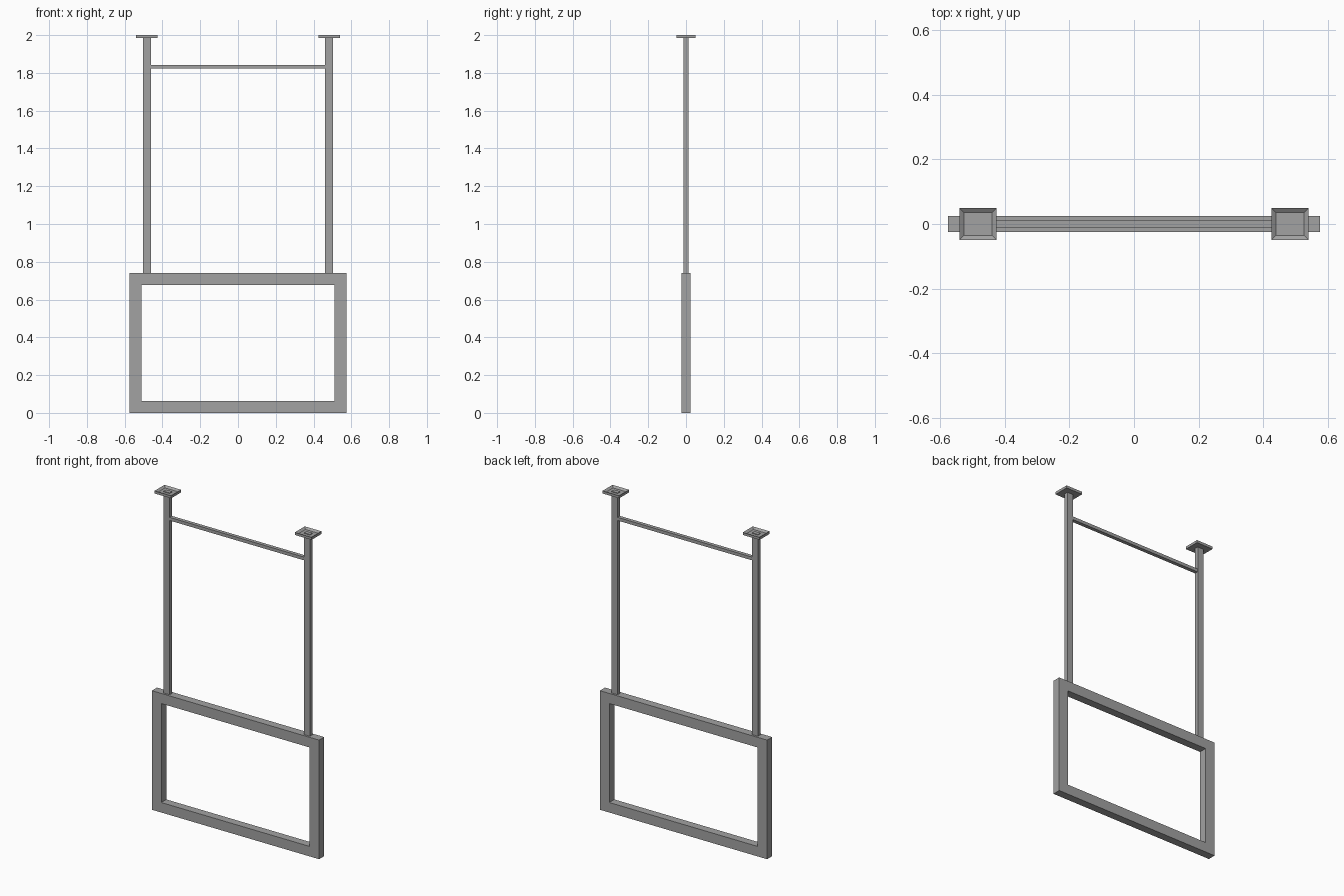
import bpy
import bmesh
from mathutils import Matrix, Vector

cube = bpy.data.objects.get("Cube")
if cube:
    bpy.data.objects.remove(cube, do_unlink=True)

grey = bpy.data.materials.new("grey metal")
grey.use_nodes = True
colour = (0.36, 0.36, 0.36, 1)
grey.diffuse_color = colour
grey.node_tree.nodes["Principled BSDF"].inputs["Base Color"].default_value = colour


def finish(bm, name):
    bmesh.ops.recalc_face_normals(bm, faces=bm.faces)
    mesh = bpy.data.meshes.new(name)
    bm.to_mesh(mesh)
    bm.free()
    mesh.materials.append(grey)
    obj = bpy.data.objects.new(name, mesh)
    bpy.context.collection.objects.link(obj)
    return obj


def box_bmesh(lo, hi):
    lo, hi = Vector(lo), Vector(hi)
    bm = bmesh.new()
    bmesh.ops.create_cube(
        bm, size=1,
        matrix=Matrix.Translation((lo + hi) / 2) @ Matrix.Diagonal((*(hi - lo), 1)))
    return bm


def box(name, lo, hi):
    return finish(box_bmesh(lo, hi), name)


def ring(name, outer, inner, depth):
    """Rectangular frame in the XZ plane with mitred corners."""
    bm = bmesh.new()
    loops = []
    for y in (-depth, depth):
        for x0, x1, z0, z1 in (outer, inner):
            loops.append([bm.verts.new((x, y, z)) for x, z in
                          ((x0, z0), (x1, z0), (x1, z1), (x0, z1))])
    fo, fi, bo, bi = loops
    for a, b in ((fo, fi), (fi, bi), (bi, bo), (bo, fo)):
        for i in range(4):
            j = (i + 1) % 4
            bm.faces.new((a[i], a[j], b[j], b[i]))
    return finish(bm, name)


# Open sign frame
ring("sign_frame", (-0.575, 0.575, 0, 0.74), (-0.51, 0.51, 0.062, 0.677), 0.025)

# Hanging posts with shallow dished mounting plates
for side, s in (("left", 1), ("right", -1)):
    cx = 0.4825 * s
    box(side + "_post", (cx - 0.021, -0.0125, 0.74), (cx + 0.021, 0.0125, 1.994))
    bm = box_bmesh((cx - 0.0575, -0.049, 1.984), (cx + 0.0575, 0.049, 2))
    bm.normal_update()
    top = [f for f in bm.faces if f.normal.z > 0.9]
    bmesh.ops.inset_region(bm, faces=top, thickness=0.02)
    bmesh.ops.translate(bm, verts=top[0].verts, vec=(0, 0, -0.01))
    finish(bm, side + "_mounting_plate")

# Cross bar between the posts
box("cross_bar", (-0.4615, -0.0115, 1.822), (0.4615, 0.0115, 1.842))
